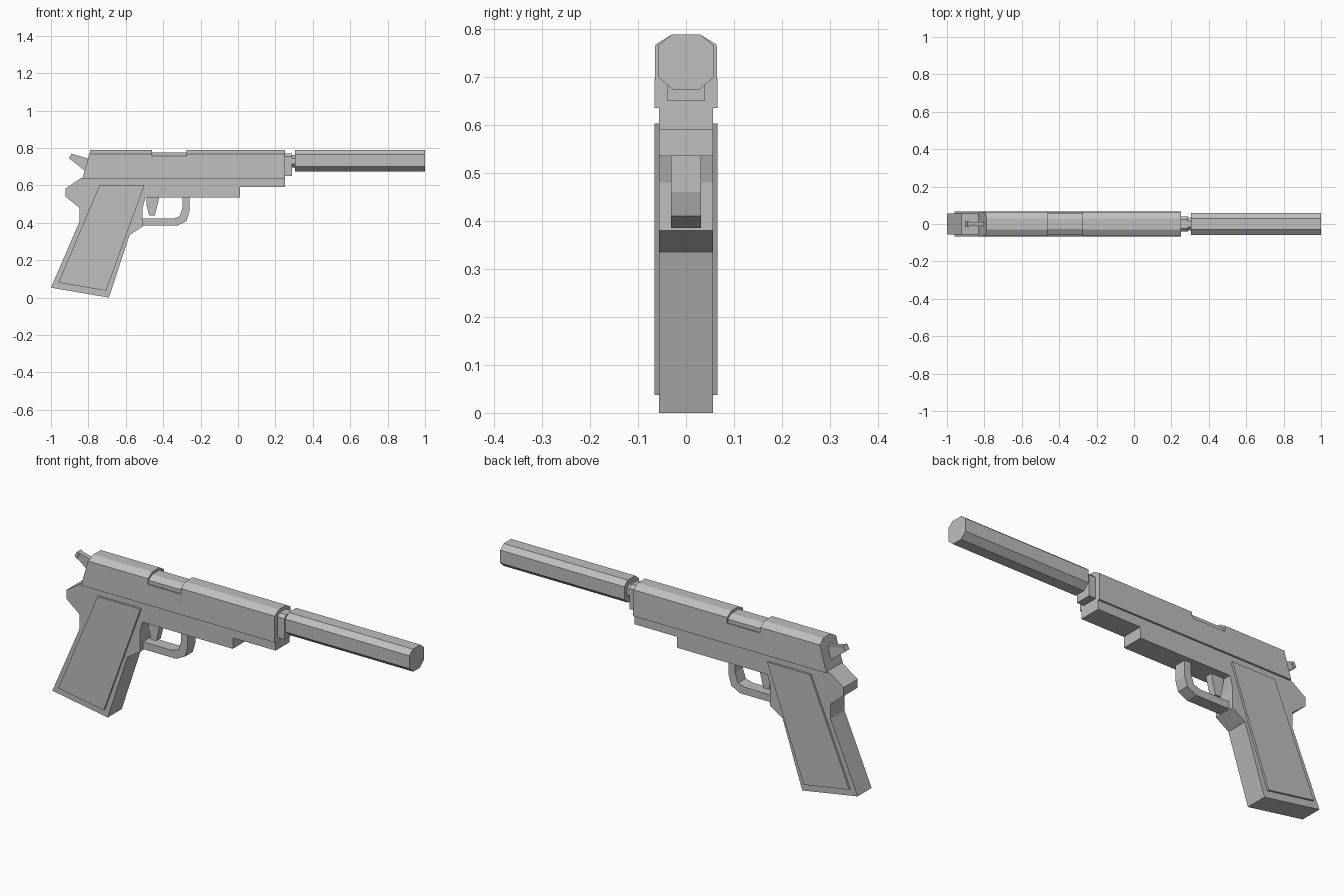
import bpy
import bmesh

cube = bpy.data.objects.get("Cube")
if cube:
    bpy.data.objects.remove(cube, do_unlink=True)

grey = bpy.data.materials.new("plain_grey")
grey.use_nodes = True
GREY = (0.52, 0.52, 0.52, 1)
grey.diffuse_color = GREY
grey.node_tree.nodes["Principled BSDF"].inputs["Base Color"].default_value = GREY


def loft(name, start, end):
    """Solid between two matching outlines of 3D points."""
    bm = bmesh.new()
    a = [bm.verts.new(p) for p in start]
    b = [bm.verts.new(p) for p in end]
    bm.faces.new(a)
    bm.faces.new(b[::-1])
    for i in range(len(a)):
        j = (i + 1) % len(a)
        bm.faces.new((a[j], a[i], b[i], b[j]))
    bmesh.ops.recalc_face_normals(bm, faces=bm.faces)
    mesh = bpy.data.meshes.new(name)
    bm.to_mesh(mesh)
    bm.free()
    mesh.materials.append(grey)
    obj = bpy.data.objects.new(name, mesh)
    bpy.context.collection.objects.link(obj)
    return obj


def plate(name, outline, half, y=0):
    """Side outline (x, z) given thickness across y."""
    return loft(name, [(x, y - half, z) for x, z in outline],
                [(x, y + half, z) for x, z in outline])


def bar(name, half_section, x0, x1, lean=None):
    """Mirrored half section (y, z) run along x; lean shifts the rear end by height."""
    section = half_section + [(-y, z) for y, z in reversed(half_section)]
    lean = lean or (lambda z: 0)
    return loft(name, [(x0 + lean(z), y, z) for y, z in section],
                [(x1, y, z) for y, z in section])


# Frame with grip and rear tang
plate("frame", [
    (0.25, 0.64), (0.25, 0.59), (0.01, 0.59), (0.01, 0.535), (-0.495, 0.535),
    (-0.51, 0.48), (-0.51, 0.38), (-0.58, 0.335), (-0.69, 0), (-1, 0.053),
    (-0.848, 0.405), (-0.848, 0.48), (-0.922, 0.54), (-0.922, 0.583),
    (-0.837, 0.64)], 0.056)

# Grip panels on both sides
for side, label in ((1, "left"), (-1, "right")):
    plate("grip_panel_" + label,
          [(-0.74, 0.603), (-0.5, 0.603), (-0.705, 0.037), (-0.96, 0.08)],
          0.006, side * 0.06)

# Slide: rear and front blocks, with a lowered opening between
slide = [(0.066, 0.635), (0.064, 0.767), (0.03, 0.788)]
bar("slide_rear", slide, -0.832, -0.46, lambda z: (z - 0.635) * 0.28)
bar("slide_front", slide, -0.275, 0.25)
bar("slide_middle", [(0.066, 0.635), (0.0645, 0.738)], -0.46, -0.275)
bar("opening_insert", [(0.058, 0.735), (0.058, 0.757), (0.028, 0.775)], -0.46, -0.275)

# Muzzle collar, neck and eight-sided tube
bar("muzzle_collar", [(0.04, 0.65), (0.04, 0.755), (0.025, 0.77)], 0.25, 0.288)
bar("neck", [(0.015, 0.695), (0.035, 0.715), (0.035, 0.745), (0.015, 0.763)], 0.28, 0.31)
bar("muzzle_tube", [(0.027, 0.673), (0.058, 0.7), (0.058, 0.765), (0.03, 0.788)], 0.305, 1)

# Trigger and its guard
plate("trigger", [(-0.49, 0.54), (-0.42, 0.54), (-0.445, 0.438),
                  (-0.475, 0.438), (-0.488, 0.49)], 0.018)
plate("trigger_guard", [
    (-0.515, 0.385), (-0.325, 0.385), (-0.275, 0.41), (-0.26, 0.46),
    (-0.26, 0.54), (-0.297, 0.54), (-0.297, 0.48), (-0.313, 0.433),
    (-0.35, 0.422), (-0.515, 0.422)], 0.031)

# Hammer
plate("hammer", [(-0.888, 0.768), (-0.795, 0.742), (-0.815, 0.675), (-0.9, 0.742)], 0.012)
plate("hammer_spur", [(-0.89, 0.77), (-0.878, 0.764), (-0.89, 0.735), (-0.904, 0.745)], 0.016)
